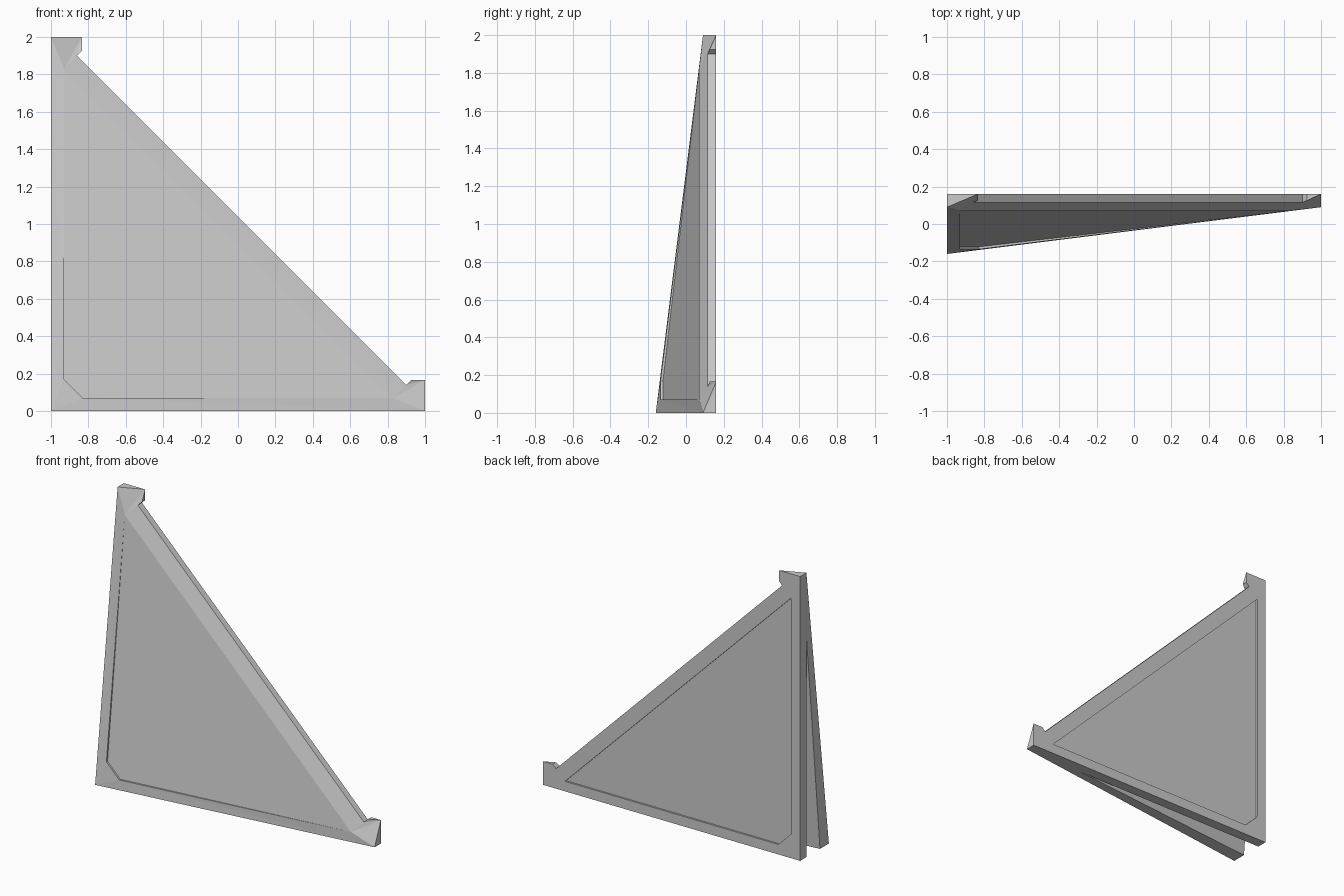
import bpy, bmesh

if "Cube" in bpy.data.objects:
    bpy.data.objects.remove(bpy.data.objects["Cube"])

BACK = 0.16


def mirror(p):
    # swap the two legs of the right triangle
    return (p[2] - 1, p[1], p[0] + 1)


def make_object(name, bm):
    bmesh.ops.remove_doubles(bm, verts=bm.verts, dist=0.0005)
    bmesh.ops.triangulate(bm, faces=bm.faces)
    bmesh.ops.recalc_face_normals(bm, faces=bm.faces)
    me = bpy.data.meshes.new(name)
    bm.to_mesh(me)
    bm.free()
    ob = bpy.data.objects.new(name, me)
    bpy.context.collection.objects.link(ob)
    return ob


def add_face(bm, pts):
    clean = [p for i, p in enumerate(pts) if p != pts[i - 1]]
    if len(clean) > 2:
        bm.faces.new([bm.verts.new(p) for p in clean])


def with_y(p, y):
    return (p[0], y, p[2])


# Outline: corner A, then the bottom leg to the hooked end
A = (-1, -0.16, 0)
B = (1, 0.09, 0)
B2 = (1, BACK, 0.165)
B3 = (0.925, 0.125, 0.165)
B4 = (0.9, 0.115, 0.14)
# Edge of the inset panel, and the same points sunk to the panel
D = (0.83, 0.07, 0.07)
E = (-0.83, -0.135, 0.07)
E_IN = (-0.83, -0.122, 0.07)
F, G = mirror(E), mirror(D)

bm = bmesh.new()
# Leg border, hooked end, panel step, side walls: once for each leg
for f in (lambda p: p, mirror):
    def put(*pts):
        add_face(bm, [f(p) for p in pts])
    put(A, B, D, E)
    put(B, B2, D)
    put(B2, B3, B4, D)
    put(D, E, E_IN)
    chain = [A, B, B2, B3, B4]
    for p, q in zip(chain, chain[1:]):
        put(p, q, with_y(q, BACK), with_y(p, BACK))
    # Back border with its own shallow panel step
    b = [with_y(p, BACK) for p in (A, B, B2, B3, B4, D, E)]
    put(b[0], b[1], b[5], b[6])
    put(b[1], b[2], b[3], b[4], b[5])
    put(b[5], b[6], with_y(E, BACK - 0.012), with_y(D, BACK - 0.012))

# Corner facet, panel, sloped long edge and long wall
C4 = mirror(B4)
add_face(bm, [A, E, F])
add_face(bm, [E, F, mirror(E_IN), E_IN])
add_face(bm, [D, E_IN, mirror(E_IN), G])
add_face(bm, [D, B4, C4, G])
add_face(bm, [B4, C4, with_y(C4, BACK), with_y(B4, BACK)])

# Back face centre
y2 = BACK - 0.012
add_face(bm, [with_y(p, BACK) for p in (A, E, F)])
add_face(bm, [with_y(p, BACK) for p in (D, B4, C4, G)])
add_face(bm, [with_y(p, y2) for p in (D, E, F, G)])
for p, q in ((E, F), (G, D)):
    add_face(bm, [with_y(p, BACK), with_y(q, BACK), with_y(q, y2), with_y(p, y2)])
bracket = make_object("corner_bracket", bm)

# Wedge slot separating the front and back plates, open at both legs
bm = bmesh.new()
tip1, tip2 = (0.63, 0.087, -0.1), (-1.1, 0.087, 1.63)
top, low = (-1.1, 0.087, -0.1), (-1.1, -0.08, -0.1)
for tri in ((tip1, tip2, top), (tip1, tip2, low), (tip1, top, low), (tip2, top, low)):
    add_face(bm, tri)
cutter = make_object("slot_cutter", bm)
cutter.hide_render = True

mod = bracket.modifiers.new("slot", "BOOLEAN")
mod.operation = "DIFFERENCE"
mod.solver = "EXACT"
mod.object = cutter
bpy.context.view_layer.objects.active = bracket
bpy.ops.object.modifier_apply(modifier=mod.name)
bpy.data.objects.remove(cutter)
